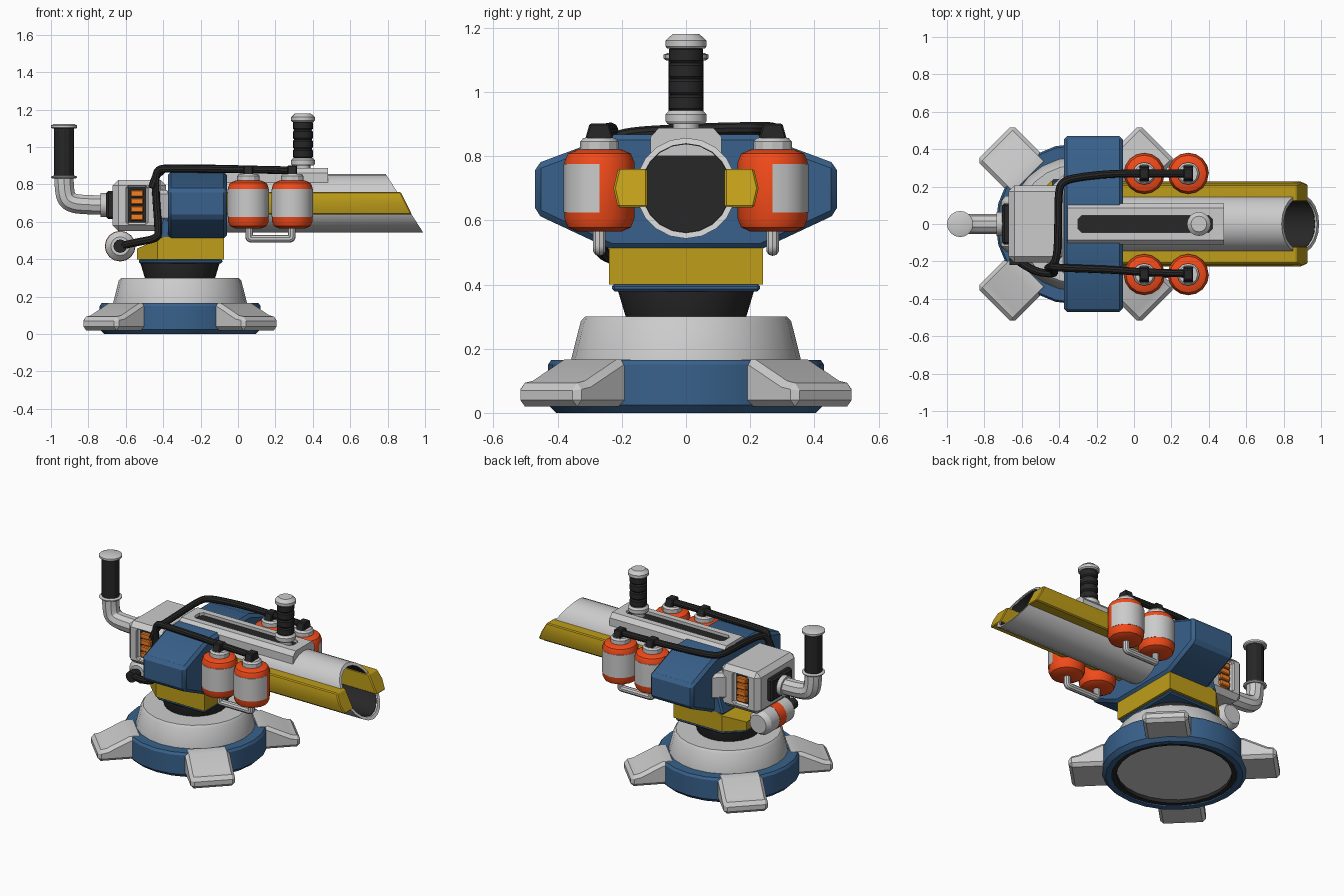
import bpy, bmesh
from math import pi, cos, sin, radians
from mathutils import Matrix, Vector

if "Cube" in bpy.data.objects:
    bpy.data.objects.remove(bpy.data.objects["Cube"])

def mat(name, c):
    m = bpy.data.materials.new(name)
    m.diffuse_color = (*c, 1)
    m.use_nodes = True
    m.node_tree.nodes["Principled BSDF"].inputs["Base Color"].default_value = m.diffuse_color
    return m

BLUE = mat("blue", (0.04, 0.12, 0.26))
YELLOW = mat("yellow", (0.52, 0.34, 0.01))
ORANGE = mat("orange", (0.9, 0.07, 0.01))
AMBER = mat("amber", (0.9, 0.22, 0.02))
BLACK = mat("black", (0.02, 0.02, 0.02))
CX = -0.31  # turret axis


def finish(name, bm, m=None, bevel=0, segs=1):
    bmesh.ops.remove_doubles(bm, verts=bm.verts, dist=1e-5)
    bmesh.ops.recalc_face_normals(bm, faces=bm.faces)
    me = bpy.data.meshes.new(name)
    bm.to_mesh(me)
    bm.free()
    ob = bpy.data.objects.new(name, me)
    bpy.context.collection.objects.link(ob)
    if m:
        me.materials.append(m)
    if bevel:
        b = ob.modifiers.new("bevel", 'BEVEL')
        b.width, b.segments, b.limit_method = bevel, segs, 'ANGLE'
    return ob


def prism(name, pts, axis, a, b, m=None, bevel=0, segs=1, edit=None):
    """Polygon pts in the plane across axis, extruded from a to b."""
    def place(p, d):
        return {'X': (d, *p), 'Y': (p[0], d, p[1]), 'Z': (*p, d)}[axis]
    bm = bmesh.new()
    lo, hi = ([bm.verts.new(place(p, d)) for p in pts] for d in (a, b))
    bm.faces.new(lo)
    bm.faces.new(hi)
    n = len(pts)
    for i in range(n):
        j = (i + 1) % n
        bm.faces.new((lo[i], lo[j], hi[j], hi[i]))
    if edit:
        edit(bm)
    return finish(name, bm, m, bevel, segs)


def box(name, x, y, z, m=None, bevel=0):
    pts = [(x[0], y[0]), (x[1], y[0]), (x[1], y[1]), (x[0], y[1])]
    return prism(name, pts, 'Z', z[0], z[1], m, bevel)


def lathe(name, prof, loc=(0, 0, 0), axis='Z', seg=24, m=None, closed=False, arc=(0, 2 * pi), edit=None):
    """Revolve (radius, height) points about an axis through loc."""
    rot = {'Z': Matrix(), 'X': Matrix.Rotation(pi / 2, 4, 'Y'), 'Y': Matrix.Rotation(-pi / 2, 4, 'X')}[axis]
    bm = bmesh.new()
    rings = []
    for k in range(seg + 1):
        t = arc[0] + (arc[1] - arc[0]) * k / seg
        rings.append([bm.verts.new(rot @ Vector((r * cos(t), r * sin(t), h)) + Vector(loc)) for r, h in prof])
    n = len(prof)
    for k in range(seg):
        for i in range(n if closed else n - 1):
            j = (i + 1) % n
            bm.faces.new((rings[k][i], rings[k][j], rings[k + 1][j], rings[k + 1][i]))
    if edit:
        edit(bm)
    return finish(name, bm, m)


def tube(name, pts, r, m=None):
    cu = bpy.data.curves.new(name, 'CURVE')
    cu.dimensions, cu.bevel_depth, cu.bevel_resolution, cu.use_fill_caps = '3D', r, 3, True
    sp = cu.splines.new('NURBS')
    sp.points.add(len(pts) - 1)
    for p, c in zip(sp.points, pts):
        p.co = (*c, 1)
    sp.order_u, sp.use_endpoint_u, sp.resolution_u = 3, True, 5
    if m:
        cu.materials.append(m)
    ob = bpy.data.objects.new(name, cu)
    bpy.context.collection.objects.link(ob)
    return ob


def cut(ob, cutter):
    cutter.hide_render = True
    b = ob.modifiers.new("cut", 'BOOLEAN')
    b.operation, b.object, b.solver = 'DIFFERENCE', cutter, 'EXACT'
    bpy.context.view_layer.objects.active = ob
    for mod in [x.name for x in ob.modifiers]:
        bpy.ops.object.modifier_apply(modifier=mod)
    bpy.data.objects.remove(cutter)


# Base: ring, recessed underside, pedestal, neck
lathe("base_ring", [(.37, 0), (.405, 0), (.43, .025), (.43, .15), (.42, .165), (.34, .165), (.37, .15)],
      (CX, 0, 0), m=BLUE, closed=True)
lathe("base_seal", [(.34, .008), (.372, .008), (.372, .1), (.34, .1)], (CX, 0, 0), m=BLACK, closed=True)
lathe("base_plate", [(0, .03), (.345, .03), (.345, .09), (0, .09)], (CX, 0, 0))
lathe("pedestal", [(0, .15), (.36, .15), (.357, .17), (.328, .285), (.315, .3), (0, .3)], (CX, 0, 0))
lathe("neck", [(0, .29), (.185, .29), (.212, .38), (.212, .41), (0, .41)], (CX, 0, 0), m=BLACK)

# Four diagonal feet
for i in range(4):
    foot = prism("foot", [(.34, .02), (.615, .02), (.615, .09), (.56, .1), (.42, .167), (.34, .167)],
                 'Y', -.135, .135, bevel=.02)
    foot.matrix_world = Matrix.Translation((CX, 0, 0)) @ Matrix.Rotation(radians(45 + 90 * i), 4, 'Z')

# Yellow yoke with sloped rear top
def slope_rear(bm):
    bmesh.ops.bisect_plane(bm, geom=bm.verts[:] + bm.edges[:] + bm.faces[:], plane_co=(-.41, 0, .515),
                           plane_no=(-.45, 0, 1), clear_outer=True)
    bmesh.ops.holes_fill(bm, edges=[e for e in bm.edges if e.is_boundary])

yoke = [(-.54, -.14), (-.43, -.24), (-.075, -.24), (-.075, .24), (-.43, .24), (-.54, .14)]
prism("yoke", yoke, 'Z', .4, .52, YELLOW, edit=slope_rear)
prism("yoke_trim", [(x * .96 - .012, y * .96) for x, y in yoke], 'Z', .378, .402, BLUE, .008)

# Blue body shell
prism("body", [(-.235, .51), (.235, .51), (.47, .62), (.47, .775), (.22, .868), (-.22, .868), (-.47, .775), (-.47, .62)],
      'X', -.375, -.06, BLUE, .018)
prism("body_rear", [(-.44, .51), (-.36, .51), (-.36, .64), (-.4, .64)], 'Y', -.24, .24, BLUE, .01)
prism("body_cheeks", [(-.47, .17), (-.36, .28), (-.36, -.28), (-.47, -.17)], 'Z', .6, .77, bevel=.02)

# Rear housing with grilles
house = box("rear_housing", (-.67, -.385), (-.205, .205), (.55, .825), bevel=.03)
for s in (1, -1):
    cut(house, box("cutter", (-.6, -.48), sorted((s * .17, s * .3)), (.585, .795), bevel=.015))
    box("grille_back", (-.605, -.475), sorted((s * .15, s * .174)), (.58, .80), BLACK)
    for i in range(4):
        z = .608 + .042 * i
        box("grille_bar", (-.575, -.505), sorted((s * .17, s * .198)), (z, z + .035), AMBER, .005)

# Rear handle
box("handle_mount", (-.705, -.66), (-.11, .11), (.615, .765), BLACK, .012)
lathe("handle_collar", [(0, -.735), (.065, -.735), (.065, -.7), (0, -.7)], (0, 0, .69), 'X', 16)
tube("handle_pipe", [(-.7, 0, .69), (-.8, 0, .69), (-.9, 0, .7), (-.93, 0, .75), (-.93, 0, .84)], .054)
for name, z0, z1 in (("handle_flange", .832, .848), ("handle_cap", 1.098, 1.122)):
    lathe(name, [(0, z0), (.062, z0), (.07, z0 + .006), (.07, z1 - .006), (.055, z1), (0, z1)], (-.93, 0, 0), seg=16)
lathe("rear_grip", [(0, .84), (.054, .84), (.054, 1.1), (0, 1.1)], (-.93, 0, 0), seg=12, m=BLACK)

# Gas bottle under the rear housing
lathe("gas_bottle", [(0, -.15), (.05, -.15), (.08, -.12), (.08, .12), (.06, .15), (0, .15)], (-.63, 0, .47), 'Y', 16)
lathe("bottle_stripe", [(.07, -.035), (.082, -.035), (.082, .035), (.07, .035)], (-.63, 0, .47), 'Y', 16, ORANGE, True)
lathe("bottle_valve", [(0, -.22), (.036, -.22), (.036, -.17), (.025, -.14), (0, -.14)], (-.63, 0, .47), 'Y', 12, BLACK)

# Barrel with slanted muzzle and dark bore
def slant(bm):
    for v in bm.verts:
        if v.co.x > .6:
            v.co.x -= (v.co.z - .543) * .64

lathe("barrel", [(.157, -.1), (.157, .99), (.139, .99), (.139, -.1)], (0, 0, .7), 'X', 20, closed=True, edit=slant)
lathe("bore", [(.137, .98), (.137, .3), (0, .3), (0, .28), (.148, .28), (.148, .98)],
      (0, 0, .7), 'X', 20, BLACK, True, edit=slant)

# Side armour along the barrel
def slant_armour(bm):
    for v in bm.verts:
        if v.co.x > .6:
            v.co.x -= (v.co.z - .64) * .5

for s in (1, -1):
    prism("barrel_armour", [(s * .12, .64), (s * .212, .64), (s * .226, .7), (s * .212, .76), (s * .12, .76)],
          'X', -.08, .93, YELLOW, .006, edit=slant_armour)

# Top rail with slot
rail = prism("top_rail", [(-.11, .8), (.11, .8), (.11, .86), (.085, .888), (-.085, .888), (-.11, .86)], 'X', -.355, .48)
slot = [(-.3, -.025), (-.28, -.045), (.4, -.045), (.42, -.025), (.42, .025), (.4, .045), (-.28, .045), (-.3, .025)]
cut(rail, prism("cutter", slot, 'Z', .865, .95))
prism("slot_floor", slot, 'Z', .85, .869, BLACK)

# Top grip
lathe("top_grip_base", [(0, .86), (.04, .86), (.04, .9), (.058, .9), (.064, .91), (.064, .93), (.052, .942), (0, .942)],
      (.347, 0, 0), seg=16)
ribs = [(0, .94)]
for i in range(4):
    z = .94 + .05 * i
    ribs += [(.047, z), (.053, z + .008), (.053, z + .042), (.047, z + .05)]
lathe("top_grip", ribs + [(0, 1.14)], (.347, 0, 0), seg=16, m=BLACK)
lathe("top_grip_cap", [(0, 1.135), (.058, 1.135), (.064, 1.142), (.064, 1.16), (.042, 1.18), (0, 1.18)], (.347, 0, 0), seg=16)

# Canisters, label panels, valves and link pipes
for s in (1, -1):
    y = s * .27
    for x in (.055, .29):
        lathe("canister", [(0, .565), (.07, .565), (.098, .578), (.109, .605), (.109, .782), (.098, .808), (.07, .82), (0, .82)],
              (x, y, 0), seg=16, m=ORANGE)
        a = 0 if s > 0 else pi
        lathe("canister_panel", [(.095, .625), (.111, .625), (.111, .775), (.095, .775)], (x, y, 0),
              seg=8, closed=True, arc=(a, a + pi))
        lathe("canister_neck", [(0, .81), (.06, .81), (.06, .845), (.05, .856), (0, .856)], (x, y, 0), seg=12)
        prism("canister_valve", [(y - .045, .85), (y + .045, .85), (y + .03, .902), (y - .03, .902)],
              'X', x - .026, x + .026, BLACK, .005)
    tube("link_pipe", [(.06, y, .58), (.06, y, .53), (.06, y, .51), (.09, y, .51), (.255, y, .51),
                       (.287, y, .51), (.287, y, .53), (.287, y, .58)], .021)

# Hoses
tube("front_hose", [(-.63, -.19, .47), (-.55, -.25, .49), (-.43, -.27, .51), (-.425, -.25, .56), (-.44, -.23, .75),
                    (-.44, -.23, .88), (-.38, -.235, .885), (-.1, -.245, .882), (.06, -.26, .88), (.3, -.265, .875)], .021, BLACK)
tube("back_hose", [(-.46, -.235, .78), (-.44, -.23, .85), (-.41, -.18, .87), (-.405, 0, .88), (-.405, .15, .885),
                   (-.39, .23, .885), (-.27, .255, .885), (-.1, .27, .885), (.06, .27, .88), (.3, .27, .875)], .021, BLACK)

# Shading
bpy.ops.object.select_all(action='SELECT')
bpy.context.view_layer.objects.active = house
bpy.ops.object.convert(target='MESH')
bpy.ops.object.shade_smooth_by_angle(angle=radians(28))
